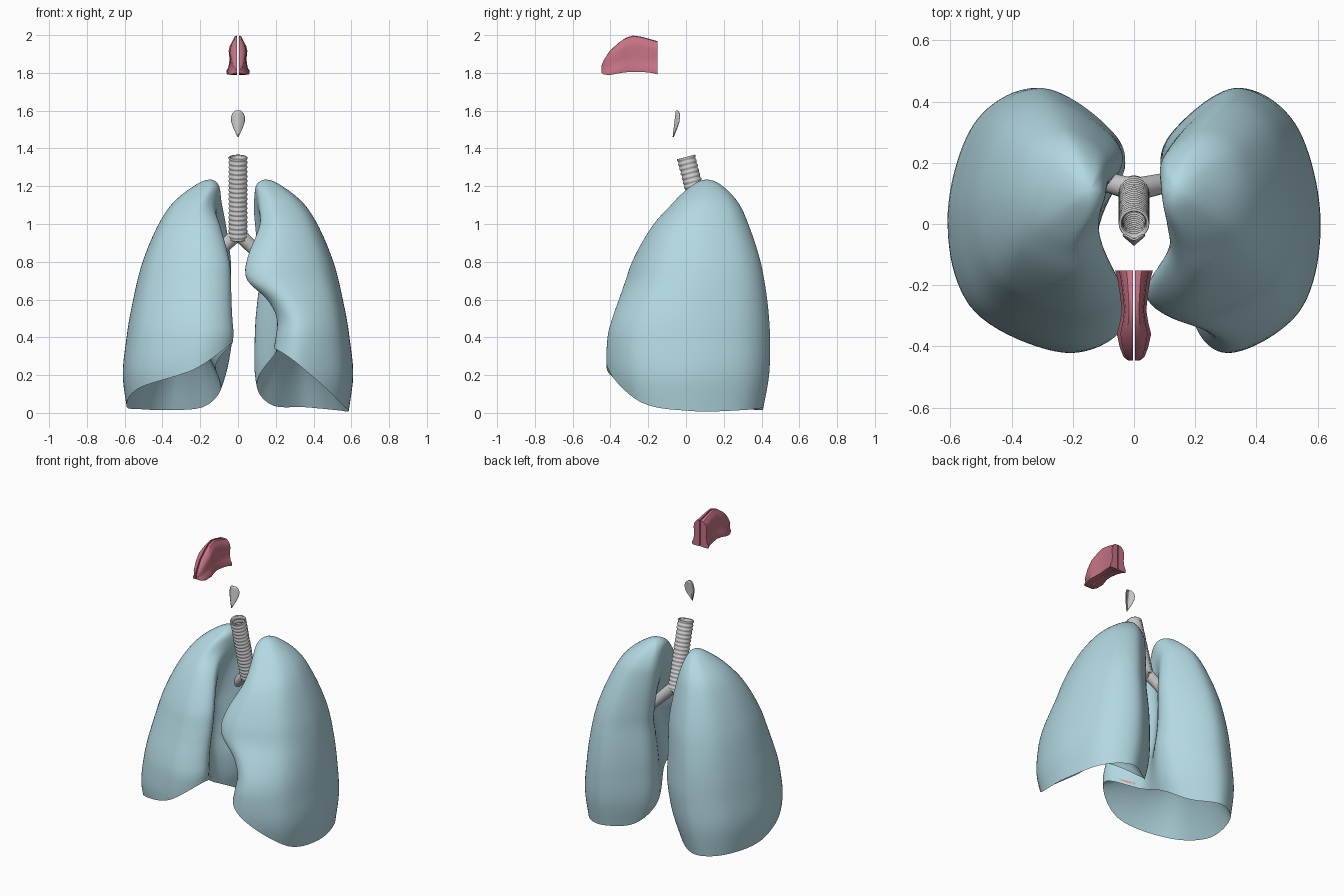
import bpy, bmesh, math
from mathutils import Vector

if "Cube" in bpy.data.objects:
    bpy.data.objects.remove(bpy.data.objects["Cube"])

TOP = 1.235


def material(name, rgb):
    m = bpy.data.materials.new(name)
    m.diffuse_color = (*rgb, 1)
    m.use_nodes = True
    m.node_tree.nodes["Principled BSDF"].inputs["Base Color"].default_value = m.diffuse_color
    return m


def finish(bm, name, mat=None, angle=50):
    bmesh.ops.recalc_face_normals(bm, faces=bm.faces)
    me = bpy.data.meshes.new(name)
    bm.to_mesh(me)
    bm.free()
    ob = bpy.data.objects.new(name, me)
    bpy.context.collection.objects.link(ob)
    if mat:
        me.materials.append(mat)
    bpy.ops.object.select_all(action='DESELECT')
    bpy.context.view_layer.objects.active = ob
    ob.select_set(True)
    bpy.ops.object.shade_smooth_by_angle(angle=math.radians(angle))
    return ob


def bridge(bm, a, b):
    n = len(a)
    for i in range(n):
        bm.faces.new((a[i], a[(i + 1) % n], b[(i + 1) % n], b[i]))


def loft(rings, caps=True):
    bm = bmesh.new()
    loops = [[bm.verts.new(p) for p in r] for r in rings]
    for a, b in zip(loops, loops[1:]):
        bridge(bm, a, b)
    if caps:
        bm.faces.new(loops[0])
        bm.faces.new(loops[-1])
    return bm


def hermite(keys, vals, u):
    """Smooth interpolation of rows of values over uneven keys."""
    n = len(keys)
    i = max(k for k in range(n - 1) if keys[k] <= u or k == 0)
    h = keys[i + 1] - keys[i]
    t = min((u - keys[i]) / h, 1)

    def slope(k, c):
        a, b = max(k - 1, 0), min(k + 1, n - 1)
        return (vals[b][c] - vals[a][c]) / (keys[b] - keys[a])
    return [(2*t**3 - 3*t*t + 1) * vals[i][c] + (t**3 - 2*t*t + t) * h * slope(i, c)
            + (3*t*t - 2*t**3) * vals[i+1][c] + (t**3 - t*t) * h * slope(i+1, c)
            for c in range(len(vals[0]))]


def closed_spline(pts, s):
    """Closed Catmull-Rom through tuples, s in 0..1."""
    n = len(pts)
    f = s * n
    i, t = int(f), f - int(f)
    p = [pts[(i + k) % n] for k in (-1, 0, 1, 2)]
    return [0.5 * (2*b + (c - a)*t + (2*a - 5*b + 4*c - d)*t*t + (3*b - a - 3*c + d)*t**3)
            for a, b, c, d in zip(*p)]


def section(row):
    """Lung outline: lateral, back, medial, heart hollow, front edge."""
    xl, yf, yb, xb, xh, xf = row
    d, yc, w = yb - yf, (yb + yf) / 2, xl - xb
    return [(xl, yc), (xl - .15*w, yc + .36*d), ((xl + xb)/2, yb), (xb + .13*w, yc + .37*d),
            (xb, yc + .2*d), (xh, yc - .08*d), (xf, yf + .12*d), (xf + .32*(xl - xf), yf),
            (xl - .15*(xl - xf), yc - .34*d)]


def lung(side_name, side, rows, rim, dome, n=96, levels=48, base=14):
    keys = [math.sqrt(TOP - r[0]) for r in rows]
    vals = [r[1:] for r in rows]
    rims = [closed_spline([(z,) for z in rim], j / n)[0] for j in range(n)]
    bm = bmesh.new()
    loops = []
    for k in range(levels):
        ring = []
        for j in range(n):
            u = math.sqrt(TOP - rims[j]) * (1 - k / levels)
            x, y = closed_spline(section(hermite(keys, vals, u)), j / n)
            ring.append(bm.verts.new((side * x, y, TOP - u * u)))
        loops.append(ring)
    tip = bm.verts.new((side * rows[0][1], rows[0][2], TOP))
    # hollow underside
    c = sum((v.co for v in loops[0]), Vector()) / n
    under = [loops[0]]
    for k in range(1, base):
        s = 1 - k / base
        under.append([bm.verts.new((c.x + (v.co.x - c.x)*s, c.y + (v.co.y - c.y)*s,
                                    v.co.z + (dome - v.co.z) * (1 - s*s))) for v in loops[0]])
    hub = bm.verts.new((c.x, c.y, dome))
    for group, pole in ((loops, tip), (under, hub)):
        for a, b in zip(group, group[1:]):
            bridge(bm, a, b)
        for i in range(n):
            bm.faces.new((group[-1][i], group[-1][(i + 1) % n], pole))
    # red lining just under the skin
    inner = bm.copy()
    bmesh.ops.recalc_face_normals(inner, faces=inner.faces)
    inner.normal_update()
    for v, nrm in [(v, v.normal.copy()) for v in inner.verts]:
        v.co -= nrm * .008
    finish(inner, side_name + "_lung_lining", red, 60)
    finish(bm, side_name + "_lung", blue, 60)


def tube(name, path, radii, n=32, caps=True):
    rings = []
    for i, p in enumerate(path):
        q = (path[min(i + 1, len(path) - 1)] - path[max(i - 1, 0)]).normalized()
        a = q.cross(Vector((0, 1, 0))).normalized()
        b = q.cross(a)
        rings.append([p + radii[i] * (a*math.cos(t) + b*math.sin(t))
                      for t in (2*math.pi*k/n for k in range(n))])
    return finish(loft(rings, caps), name)


blue = material("lung_blue", (0.45, 0.69, 0.76))
red = material("lining_red", (0.75, 0.28, 0.2))
pink = material("nose_pink", (0.56, 0.17, 0.23))

# Lungs: height, lateral x, front y, back y, medial x at back / hollow / front
outer = [(TOP, .145, .11, .11), (1.2, .235, .025, .195), (1.1, .355, -.08, .285),
         (1.0, .42, -.17, .33), (.8, .505, -.285, .395), (.7, .533, -.32, .415),
         (.6, .555, -.355, .43), (.5, .575, -.39, .44), (.4, .59, -.415, .445),
         (.2, .61, -.415, .44), (0, .585, -.35, .405)]
right_inner = [(.145, .145, .145), (.11, .10, .12), (.085, .10, .14), (.065, .13, .10),
               (.04, .17, .045), (.04, .17, .037), (.04, .17, .035), (.035, .16, .03),
               (.03, .14, .025), (.065, .12, .06), (.14, .16, .12)]
left_inner = [(.145, .145, .145), (.10, .095, .11), (.085, .10, .12), (.09, .13, .12),
              (.11, .20, .045), (.115, .22, .05), (.105, .22, .155), (.095, .22, .21),
              (.09, .21, .205), (.09, .18, .175), (.13, .18, .22)]
lung("right", -1, [a + b for a, b in zip(outer, right_inner)],
     [.035, .02, .015, .03, .11, .24, .37, .23, .13], .42)
lung("left", 1, [a + b for a, b in zip(outer, left_inner)],
     [.01, .015, .03, .04, .14, .31, .34, .26, .06], .42)

# Windpipe: open tube with cartilage rings
a, b = Vector((0, 0, 1.355)), Vector((0, .112, .92))
steps = 108
path = [a.lerp(b, i / steps) for i in range(steps + 1)]
ob = tube("trachea", path, [.048 + .0025 * math.sin(2*math.pi*18*i/steps)
                            for i in range(steps + 1)], caps=False)
ob.modifiers.new("wall", 'SOLIDIFY').thickness = .008

# Main bronchi
for name, end in (("right_bronchus", (-.17, .16, .78)), ("left_bronchus", (.22, .16, .72))):
    p, q = Vector((0, .112, .95)), Vector(end)
    mid = p.lerp(q, .45) + Vector((0, 0, .01))
    pts = [p.lerp(mid, t/10).lerp(mid.lerp(q, t/10), t/10) for t in range(11)]
    tube(name, pts, [.038 - .001 * t for t in range(11)], 24)

# Epiglottis: curved leaf
bm = bmesh.new()
prof = [(1.46, .003), (1.485, .014), (1.51, .026), (1.54, .036), (1.565, .037),
        (1.585, .031), (1.6, .016)]
grid = []
for z, w in prof:
    yc = -.071 + (z - 1.46) * .12
    grid.append([bm.verts.new((w*s, yc + .022 * abs(s)**1.4 * w / .037, z))
                 for s in (i/5 - 1 for i in range(11))])
for r, s in zip(grid, grid[1:]):
    for i in range(10):
        bm.faces.new((r[i], r[i+1], s[i+1], s[i]))
ob = finish(bm, "epiglottis")
ob.modifiers.new("thickness", 'SOLIDIFY').thickness = .006

# Nasal cavity: depth y, bottom z, top z, half width
stations = [(-.447, 1.80, 1.84, .018), (-.435, 1.792, 1.868, .034), (-.405, 1.788, 1.915, .046),
            (-.36, 1.797, 1.957, .056), (-.32, 1.803, 1.985, .046), (-.28, 1.806, 1.998, .040),
            (-.23, 1.805, 1.99, .046), (-.18, 1.80, 1.976, .054), (-.152, 1.792, 1.968, .062)]
rings = []
for y, z0, z1, w in stations:
    h = z1 - z0
    rings.append([(x, y, z0 + h*v) for x, v in (
        (.004, 0), (w*.95, 0), (w, .1), (w*.82, .22), (w*.72, .45), (w*.8, .7),
        (w*.7, .86), (w*.4, .98), (.004, 1))])
ob = finish(loft(rings), "nasal_cavity", pink, 40)
ob.modifiers.new("mirror", 'MIRROR').use_mirror_merge = False
